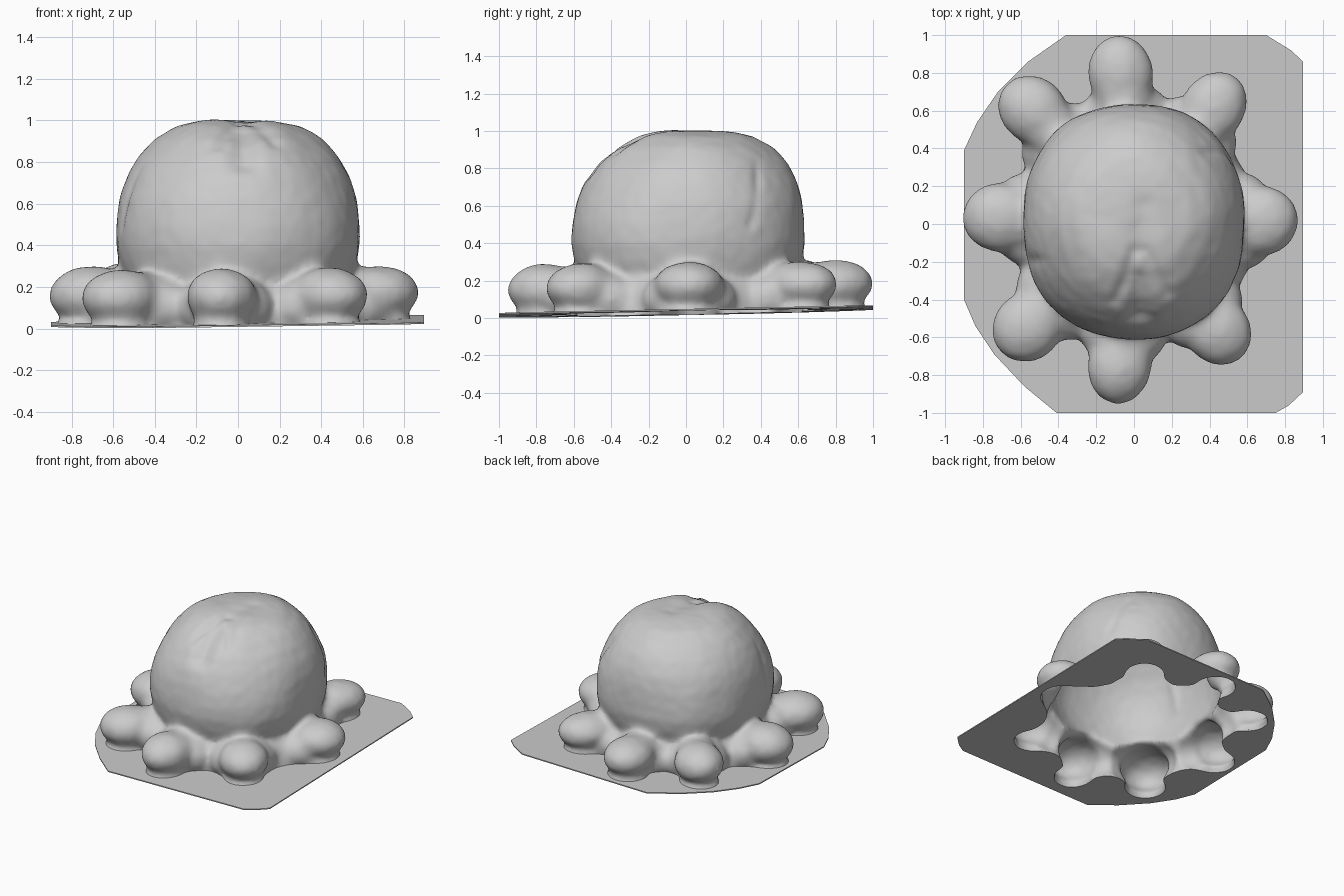
import bpy, bmesh, math
from mathutils import Vector, Matrix, noise

cube = bpy.data.objects.get("Cube")
if cube:
    bpy.data.objects.remove(cube, do_unlink=True)

grey = bpy.data.materials.new("soft_grey")
grey.use_nodes = True
grey.diffuse_color = (0.6, 0.6, 0.6, 1)
grey.node_tree.nodes["Principled BSDF"].inputs["Base Color"].default_value = (0.6, 0.6, 0.6, 1)


def ground(x, y):
    """Height of the slightly tilted base sheet."""
    return 0.032 + 0.014 * x + 0.02 * y


def new_object(name, bm):
    mesh = bpy.data.meshes.new(name)
    bm.to_mesh(mesh)
    bm.free()
    obj = bpy.data.objects.new(name, mesh)
    bpy.context.collection.objects.link(obj)
    mesh.materials.append(grey)
    return obj


def bake(obj):
    """Replace the mesh by its evaluated, modified version."""
    graph = bpy.context.evaluated_depsgraph_get()
    mesh = bpy.data.meshes.new_from_object(obj.evaluated_get(graph))
    obj.modifiers.clear()
    obj.data = mesh


def ellipsoid(bm, centre, size, turn=0):
    matrix = (Matrix.Translation(centre) @ Matrix.Rotation(turn, 4, "Z")
              @ Matrix.Diagonal((*size, 1)))
    bmesh.ops.create_uvsphere(bm, u_segments=32, v_segments=16, radius=1, matrix=matrix)


def lathe(bm, profile, shape, steps=64):
    """Closed stack of rings; shape(angle, radius, z) places each point."""
    rings = [[bm.verts.new(shape(2 * math.pi * i / steps, r, z)) for i in range(steps)]
             for r, z in profile]
    for low, high in zip(rings, rings[1:]):
        for i in range(steps):
            j = (i + 1) % steps
            bm.faces.new((low[i], low[j], high[j], high[i]))
    bm.faces.new(rings[0][::-1])
    bm.faces.new(rings[-1])


def head_shape(angle, r, z):
    # rounded-square section below, four soft lobes near the top, leaning back a little
    c, s = math.cos(angle), math.sin(angle)
    p = 2.25 - 0.5 * min(1, max(0, (z - 0.55) / 0.4))
    k = (abs(c) ** p + abs(s) ** p) ** (-1 / p)
    lean = 0.012 + 0.06 * max(0, z - 0.5)
    return (r * k * c * 0.975, r * k * s * 1.035 + lean, z)


# Head with a flared skirt at its foot
bm = bmesh.new()
lathe(bm, [(0.53, -0.15), (0.54, 0.1), (0.555, 0.22), (0.585, 0.3), (0.604, 0.4), (0.6, 0.5),
           (0.583, 0.62), (0.55, 0.73), (0.495, 0.83), (0.42, 0.91), (0.31, 0.972),
           (0.18, 0.998), (0.04, 1.004)], head_shape)
lathe(bm, [(0.66, -0.15), (0.645, 0.05), (0.625, 0.12), (0.59, 0.19), (0.5, 0.27)],
      lambda a, r, z: (r * math.cos(a), r * math.sin(a), z))

# Eight stubby arms: (angle, tip radius, half width, top height)
arms = [(95, 1.003, 0.17, 0.305), (55.7, 0.945, 0.165, 0.3), (1.5, 0.87, 0.185, 0.295),
        (-51.6, 0.91, 0.17, 0.285), (-96, 0.96, 0.165, 0.283), (-136, 0.978, 0.175, 0.278),
        (177.5, 0.908, 0.18, 0.293), (131.6, 1.005, 0.168, 0.308)]
for degrees, tip, width, top in arms:
    turn = math.radians(degrees)

    def along(r, z):
        return (r * math.cos(turn), r * math.sin(turn), z)

    low = ground(tip * math.cos(turn), tip * math.sin(turn))
    half = (top - low) / 2 + 0.004
    # rounded tip, foot touching the sheet, neck and spreading root
    ellipsoid(bm, along(tip - 0.2, low + half), (0.203, width + 0.006, half), turn)
    ellipsoid(bm, along(tip - 0.19, low - 0.03), (0.165, width - 0.015, 0.09), turn)
    ellipsoid(bm, along(tip - 0.3, low + half * 0.9), (0.23, width - 0.012, half), turn)
    ellipsoid(bm, along(0.58, 0.1), (0.18, width + 0.07, 0.16), turn)
body = new_object("octopus_body", bm)

# Blend head and arms into one soft skin
remesh = body.modifiers.new("blend", "REMESH")
remesh.mode = "VOXEL"
remesh.voxel_size = 0.018
soften = body.modifiers.new("soften", "SMOOTH")
soften.factor = 0.5
soften.iterations = 24
bake(body)

# Hand-made creases and lumps: (start, end, width, depth)
creases = [((0.03, -0.5, 0.82), (0.02, -0.3, 0.97), 0.07, 0.035),
           ((-0.1, -0.42, 0.9), (0, -0.15, 1.0), 0.035, 0.018),
           ((0.18, -0.38, 0.9), (0.06, -0.15, 1.0), 0.035, 0.014),
           ((0.03, -0.1, 1.0), (0.05, 0.1, 1.0), 0.06, 0.012),
           ((0.36, 0.4, 0.85), (0.5, 0.34, 0.5), 0.03, 0.012),
           ((-0.5, -0.2, 0.8), (-0.58, -0.2, 0.5), 0.035, 0.012),
           ((-0.25, -0.3, 0.95), (-0.16, -0.1, 1.0), 0.1, -0.01),
           ((0.25, -0.3, 0.95), (0.16, -0.1, 1.0), 0.08, -0.008)]
bm = bmesh.new()
bm.from_mesh(body.data)
bm.normal_update()
for v in bm.verts:
    push = 0.007 * noise.noise(v.co * 4) + 0.002 * noise.noise(v.co * 16)
    if v.co.z > 0.3:
        for a, b, width, depth in creases:
            a, b = Vector(a), Vector(b)
            t = min(1, max(0, (v.co - a).dot(b - a) / (b - a).length_squared))
            gap = (v.co - a.lerp(b, t)).length
            push -= depth * math.exp(-(gap / width) ** 2)
    v.co += v.normal * push
bm.to_mesh(body.data)
bm.free()

# Thin base sheet with clipped corners, rounded on the left
outline = [(-0.36, 1), (-0.56, 0.86), (-0.72, 0.7), (-0.83, 0.54), (-0.9, 0.39), (-0.9, -0.4),
           (-0.84, -0.54), (-0.74, -0.69), (-0.58, -0.86), (-0.41, -1), (0.75, -1), (0.82, -0.96),
           (0.895, -0.89), (0.895, 0.86), (0.83, 0.92), (0.7, 1)]
bm = bmesh.new()
face = bm.faces.new([bm.verts.new((x, y, ground(x, y) - 0.004)) for x, y in outline])
raised = bmesh.ops.extrude_face_region(bm, geom=[face])["geom"]
bmesh.ops.translate(bm, vec=(0, 0, 0.008),
                    verts=[g for g in raised if isinstance(g, bmesh.types.BMVert)])
bmesh.ops.recalc_face_normals(bm, faces=bm.faces)
sheet = new_object("base_sheet", bm)

# Open the sheet under the hollow body
cut = sheet.modifiers.new("opening", "BOOLEAN")
cut.operation = "DIFFERENCE"
cut.solver = "EXACT"
cut.object = body
bake(sheet)

# Trim the body at the sheet, leaving a hollow shell
bm = bmesh.new()
bm.from_mesh(body.data)
bmesh.ops.bisect_plane(bm, geom=bm.verts[:] + bm.edges[:] + bm.faces[:],
                       plane_co=(0, 0, ground(0, 0)), plane_no=(-0.014, -0.02, 1),
                       clear_inner=True)
bm.to_mesh(body.data)
bm.free()
for polygon in body.data.polygons:
    polygon.use_smooth = True
